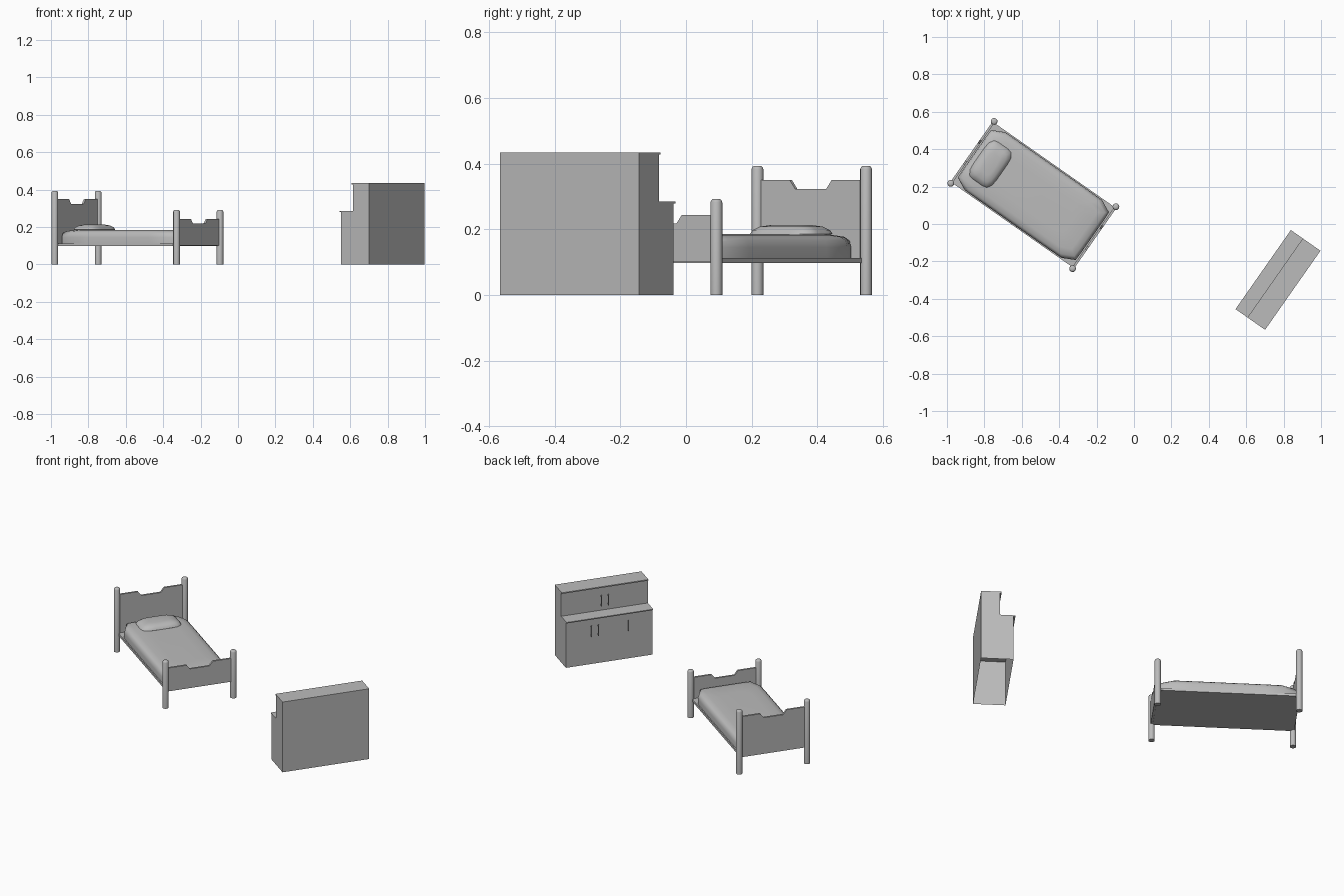
import bpy, bmesh, math
from mathutils import Matrix

if "Cube" in bpy.data.objects:
    bpy.data.objects.remove(bpy.data.objects["Cube"])

grey = bpy.data.materials.new("plain grey")
grey.diffuse_color = (0.5, 0.5, 0.5, 1)
grey.use_nodes = True
grey.node_tree.nodes["Principled BSDF"].inputs["Base Color"].default_value = grey.diffuse_color

TURN = Matrix.Rotation(math.radians(-35), 4, 'Z')
BED = Matrix.Translation((-0.538, 0.155, 0)) @ TURN
CABINET = Matrix.Translation((0.771, -0.300, 0)) @ TURN


def finish(name, bm, frame, smooth=None):
    bmesh.ops.recalc_face_normals(bm, faces=bm.faces)
    me = bpy.data.meshes.new(name)
    bm.to_mesh(me)
    bm.free()
    me.materials.append(grey)
    ob = bpy.data.objects.new(name, me)
    ob.matrix_world = frame
    bpy.context.collection.objects.link(ob)
    if smooth:
        bpy.ops.object.select_all(action='DESELECT')
        ob.select_set(True)
        bpy.context.view_layer.objects.active = ob
        bpy.ops.object.shade_smooth_by_angle(angle=math.radians(smooth))
    return ob


def box(name, lo, hi, frame, open_bottom=False):
    bm = bmesh.new()
    bmesh.ops.create_cube(bm, size=1)
    for v in bm.verts:
        v.co = [lo[i] if v.co[i] < 0 else hi[i] for i in range(3)]
    bm.normal_update()
    if open_bottom:
        bmesh.ops.delete(bm, geom=[f for f in bm.faces if f.normal.z < -0.9], context='FACES')
    return finish(name, bm, frame)


def loft(name, rings, frame, center=(0, 0), power=2, sides=16, smooth=40):
    """Stack of rounded-rectangle rings, each (z, half x, half y)."""
    bm = bmesh.new()
    loops = []
    for z, hx, hy in rings:
        loop = []
        for i in range(sides):
            a = 2 * math.pi * (i + 0.5) / sides
            c, s = math.cos(a), math.sin(a)
            k = (abs(c) ** power + abs(s) ** power) ** (-1 / power)
            loop.append(bm.verts.new((center[0] + hx * c * k, center[1] + hy * s * k, z)))
        loops.append(loop)
    for a, b in zip(loops, loops[1:]):
        for i in range(sides):
            j = (i + 1) % sides
            bm.faces.new((a[i], a[j], b[j], b[i]))
    bm.faces.new(loops[0][::-1])
    bm.faces.new(loops[-1])
    return finish(name, bm, frame, smooth)


def board(name, x, top, notch):
    """End board with a slanted notch in its top edge."""
    half = [(0.2, 0.10), (0.2, top), (0.078, top), (0.058, notch)]
    outline = half + [(-y, z) for y, z in reversed(half)]
    bm = bmesh.new()
    face = bm.faces.new([bm.verts.new((x - 0.006, y, z)) for y, z in outline])
    out = bmesh.ops.extrude_face_region(bm, geom=[face])
    bmesh.ops.translate(bm, vec=(0.012, 0, 0),
                        verts=[g for g in out['geom'] if isinstance(g, bmesh.types.BMVert)])
    return finish(name, bm, BED)


# bed posts and end boards
for label, x, h in (("head", -0.3975, 0.393), ("foot", 0.3975, 0.292)):
    for side, y in (("left", 0.202), ("right", -0.202)):
        profile = [(0, 0.018), (h - 0.01, 0.018), (h - 0.003, 0.015), (h, 0.010)]
        loft(f"{label}_post_{side}", [(z, r, r) for z, r in profile], BED, (x, y))
board("headboard", -0.3975, 0.350, 0.323)
board("footboard", 0.3975, 0.244, 0.218)

# bed base, mattress and pillow
box("bed_base", (-0.392, -0.196, 0.098), (0.392, 0.196, 0.113), BED)
loft("mattress", [(0.113, 0.386, 0.190), (0.145, 0.386, 0.190), (0.166, 0.382, 0.186),
                  (0.177, 0.368, 0.174), (0.183, 0.335, 0.145), (0.185, 0.25, 0.09)],
     BED, power=14, sides=32, smooth=60)
loft("pillow", [(0.176, 0.060, 0.100), (0.186, 0.076, 0.120), (0.197, 0.071, 0.113),
                (0.208, 0.056, 0.092), (0.213, 0.032, 0.060)],
     BED, center=(-0.283, 0.004), power=5, sides=24, smooth=60)

# cabinet: hollow lower body, upper body and two overhanging tops
W = 0.258
box("lower_cabinet", (-0.087, -W, 0), (0.095, W, 0.279), CABINET, open_bottom=True)
box("counter_top", (-0.098, -W, 0.279), (0.095, W, 0.285), CABINET)
box("upper_cabinet", (-0.010, -W, 0.285), (0.095, W, 0.427), CABINET)
box("cabinet_top", (-0.020, -W, 0.427), (0.095, W, 0.434), CABINET)

# door handles: a bar on two short feet
handles = [(-0.087, 0.108, 0.172), (-0.087, 0.067, 0.172), (-0.087, -0.113, 0.172),
           (-0.010, 0.021, 0.312), (-0.010, -0.021, 0.312)]
for n, (x, y, z) in enumerate(handles):
    box(f"handle_bar_{n}", (x - 0.010, y - 0.0025, z), (x - 0.006, y + 0.0025, z + 0.068), CABINET)
    for end, dz in (("low", 0.004), ("high", 0.058)):
        box(f"handle_foot_{end}_{n}", (x - 0.006, y - 0.0025, z + dz),
            (x, y + 0.0025, z + dz + 0.006), CABINET)
